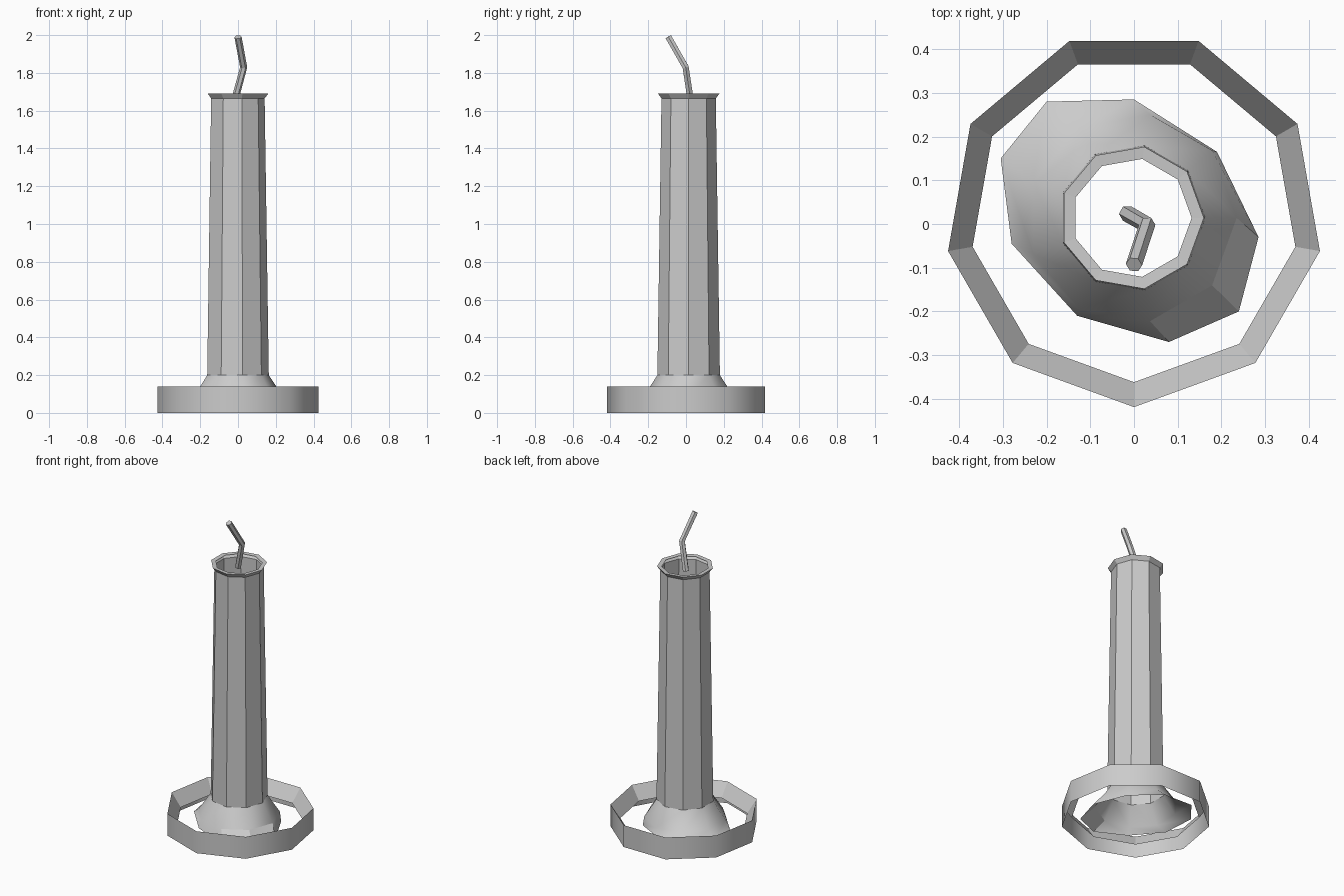
import bpy
import math
from mathutils import Vector

if "Cube" in bpy.data.objects:
    bpy.data.objects.remove(bpy.data.objects["Cube"])

SIDES = 9


def ring(r, z, start=0.0, cx=0.0, cy=0.0, n=SIDES):
    """Points of a level polygon, start angle in degrees."""
    return [(cx + r * math.cos(math.radians(start) + 2 * math.pi * i / n),
             cy + r * math.sin(math.radians(start) + 2 * math.pi * i / n), z)
            for i in range(n)]


def loft(name, rings, smooth_bands=(), cap=False):
    """Skin a list of equal-sized rings; bands listed are shaded smooth."""
    n = len(rings[0])
    verts = [p for r in rings for p in r]
    faces, smooth = [], []
    for b in range(len(rings) - 1):
        for i in range(n):
            j = (i + 1) % n
            faces.append((b * n + i, b * n + j, (b + 1) * n + j, (b + 1) * n + i))
            smooth.append(b in smooth_bands)
    if cap:
        faces.append(tuple(reversed(range(n))))
        faces.append(tuple(range(len(verts) - n, len(verts))))
        smooth += [False, False]
    mesh = bpy.data.meshes.new(name)
    mesh.from_pydata(verts, [], faces)
    mesh.polygons.foreach_set("use_smooth", smooth)
    mesh.update()
    obj = bpy.data.objects.new(name, mesh)
    bpy.context.collection.objects.link(obj)
    return obj


# Dish rim: upright outer wall with an inner wall sloping down from its top
loft("dish_outer_wall", [ring(0.432, 0, -90, 0, 0.013),
                         ring(0.432, 0.14, -90, 0, 0.013)], smooth_bands=(0,))
loft("dish_inner_slope", [ring(0.432, 0.14, -90, 0, 0.013),
                          ring(0.375, 0.055, -90, 0, 0.013)])

# Candle: hollow tapered shaft with a flared lip turned inward
cx, cy = -0.005, 0.014
profile = [(0.168, 0.2), (0.146, 1.665), (0.165, 1.69), (0.137, 1.688)]
loft("candle_shaft", [ring(r, z, 0, cx, cy) for r, z in profile])

# Melted wax skirt: smooth flare with an uneven hem, two hem faces form a flap
hem = [(0.285, -0.03, 0.02), (0.19, 0.165, 0.03), (0.0, 0.285, 0.05),
       (-0.2, 0.28, 0.06), (-0.305, 0.15, 0.06), (-0.28, -0.045, 0.05),
       (-0.13, -0.21, 0.045), (0.08, -0.27, 0.02), (0.24, -0.2, 0.015)]
skirt = loft("wax_skirt", [hem, ring(0.24, 0.09, 0, cx, cy),
                           ring(0.168, 0.2, 0, cx, cy)], smooth_bands=(0, 1))
for i in (7, 8):
    skirt.data.polygons[i].use_smooth = False

# Wick: bent six-sided rod
path = [Vector(p) for p in ((-0.016, 0.024, 1.66), (0.03, -0.002, 1.83),
                            (0.0, -0.093, 1.99))]
dirs = [path[1] - path[0], path[2] - path[0], path[2] - path[1]]
rings = []
for p, d in zip(path, dirs):
    d.normalize()
    u = (Vector((1, 0, 0)) - d * d.x).normalized()
    v = d.cross(u)
    rings.append([tuple(p + 0.019 * (math.cos(a) * u + math.sin(a) * v))
                  for a in (k * math.pi / 3 for k in range(6))])
loft("wick", rings, cap=True)
